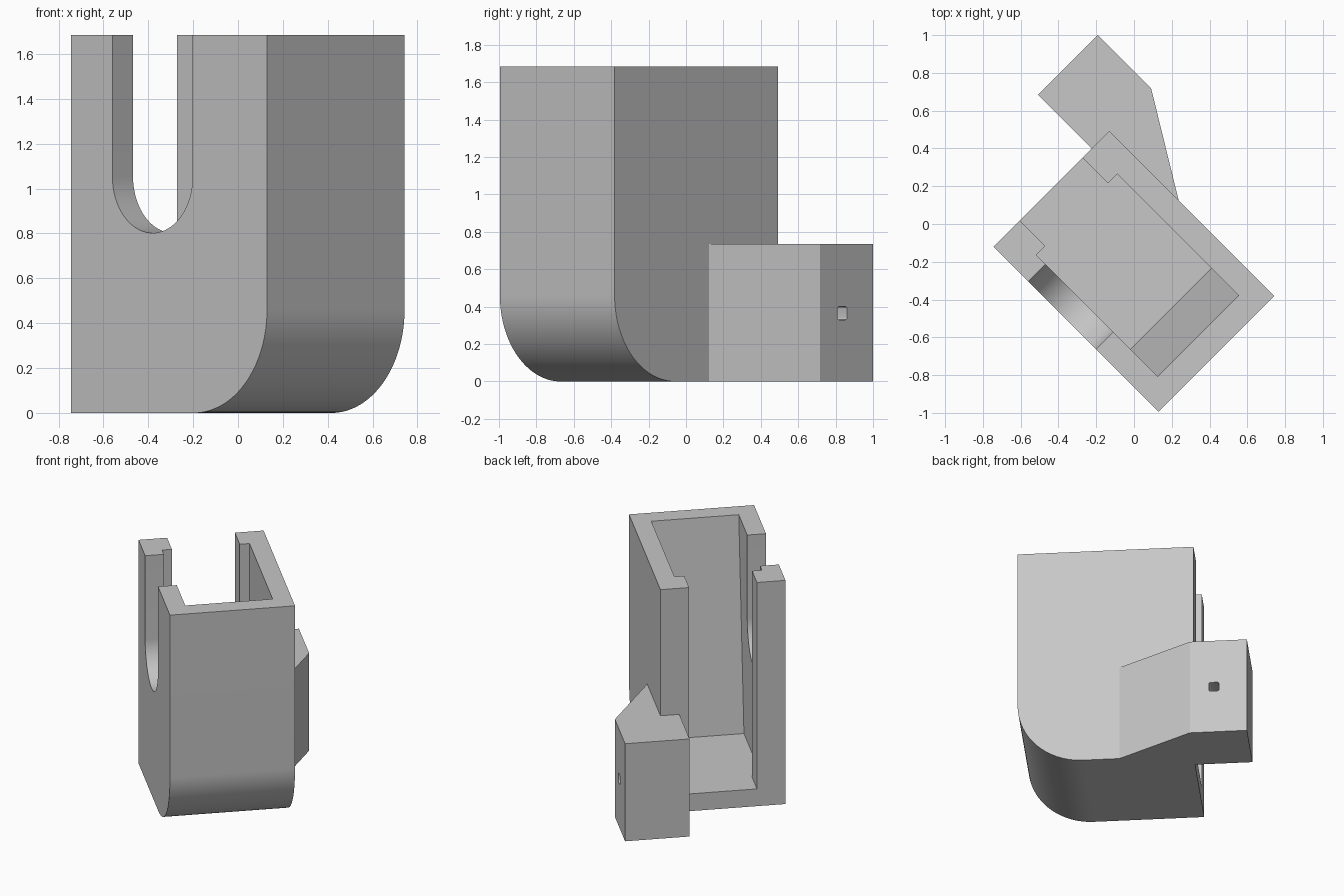
import bpy
import bmesh
from math import cos, sin, pi, radians
from mathutils import Matrix

cube = bpy.data.objects.get("Cube")
if cube:
    bpy.data.objects.remove(cube, do_unlink=True)

grey = bpy.data.materials.new("plain grey")
grey.use_nodes = True
colour = (0.57, 0.57, 0.57, 1)
grey.diffuse_color = colour
grey.node_tree.nodes["Principled BSDF"].inputs["Base Color"].default_value = colour

# The housing is laid out square in its own frame, then turned to the diagonal
TURN = Matrix.Rotation(radians(-45), 4, 'Z')


def prism(name, outline, start, end, axis):
    """Extrude a 2D outline: (x, z) along y, or (x, y) along z."""
    bm = bmesh.new()

    def place(p, d):
        return (p[0], d, p[1]) if axis == 'Y' else (p[0], p[1], d)
    low = [bm.verts.new(place(p, start)) for p in outline]
    high = [bm.verts.new(place(p, end)) for p in outline]
    bm.faces.new(low)
    bm.faces.new(high)
    for i in range(len(outline)):
        j = (i + 1) % len(outline)
        bm.faces.new((low[i], low[j], high[j], high[i]))
    bmesh.ops.recalc_face_normals(bm, faces=bm.faces)
    bm.transform(TURN)
    mesh = bpy.data.meshes.new(name)
    bm.to_mesh(mesh)
    bm.free()
    mesh.materials.append(grey)
    obj = bpy.data.objects.new(name, mesh)
    bpy.context.collection.objects.link(obj)
    return obj


def arc(cx, cz, r, a0, a1, steps):
    angles = [radians(a0 + (a1 - a0) * i / steps) for i in range(steps + 1)]
    return [(cx + r * cos(a), cz + r * sin(a)) for a in angles]


def rect(x0, x1, z0, z1):
    return [(x0, z0), (x1, z0), (x1, z1), (x0, z1)]


def combine(target, other, operation):
    """Apply a boolean and discard the helper."""
    other.hide_render = True
    mod = target.modifiers.new(operation, 'BOOLEAN')
    mod.operation = operation
    mod.solver = 'EXACT'
    mod.object = other
    bpy.ops.object.select_all(action='DESELECT')
    bpy.context.view_layer.objects.active = target
    target.select_set(True)
    bpy.ops.object.modifier_apply(modifier=mod.name)
    bpy.data.objects.remove(other, do_unlink=True)


TOP, FLOOR = 1.685, 0.13
BACK, FRONT = -0.44, 0.795
RADIUS = 0.46

# Outer shell with one rounded bottom edge
outline = [(BACK, TOP), (BACK, 0)]
outline += arc(FRONT - RADIUS, RADIUS, RADIUS, -90, 0, 32) + [(FRONT, TOP)]
housing = prism("holder_housing", outline, -0.612, 0.255, 'Y')

# Pocket with a sloping end wall
pocket = [(-0.25, FLOOR), (0.456, FLOOR), (0.673, TOP + 0.1), (-0.25, TOP + 0.1)]
combine(housing, prism("pocket_cutter", pocket, -0.482, 0.124, 'Y'), 'DIFFERENCE')

# Narrower opening at the back, leaving a lip on each side
opening = rect(-0.6, -0.2, FLOOR, TOP + 0.2)
combine(housing, prism("opening_cutter", opening, -0.414, 0.056, 'Y'), 'DIFFERENCE')

# Round-bottomed slot in one side wall
slot = [(-0.18, TOP + 0.1)] + arc(0.073, 1.055, 0.253, 180, 360, 40)
slot += [(0.326, TOP + 0.1)]
combine(housing, prism("slot_cutter", slot, -0.7, -0.4, 'Y'), 'DIFFERENCE')

# Side bracket with a tapered gusset, sunk slightly into the wall
bracket = [(-0.843, 0.124), (-0.3, 0.124), (-0.3, 0.2), (0.08, 0.255),
           (-0.442, 0.571), (-0.843, 0.571)]
combine(housing, prism("side_bracket", bracket, 0, 0.735, 'Z'), 'UNION')

# Small pin hole with softened corners through the bracket
hole = []
for i, (sx, sz) in enumerate([(1, 1), (-1, 1), (-1, -1), (1, -1)]):
    hole += arc(-0.611 + sx * 0.025, 0.365 + sz * 0.025, 0.01,
                i * 90, i * 90 + 90, 4)
combine(housing, prism("pin_hole_cutter", hole, 0.05, 0.7, 'Y'), 'DIFFERENCE')

# Smooth the curves, keep the corners sharp
bpy.ops.object.select_all(action='DESELECT')
housing.select_set(True)
bpy.context.view_layer.objects.active = housing
bpy.ops.object.shade_smooth_by_angle(angle=radians(25))
